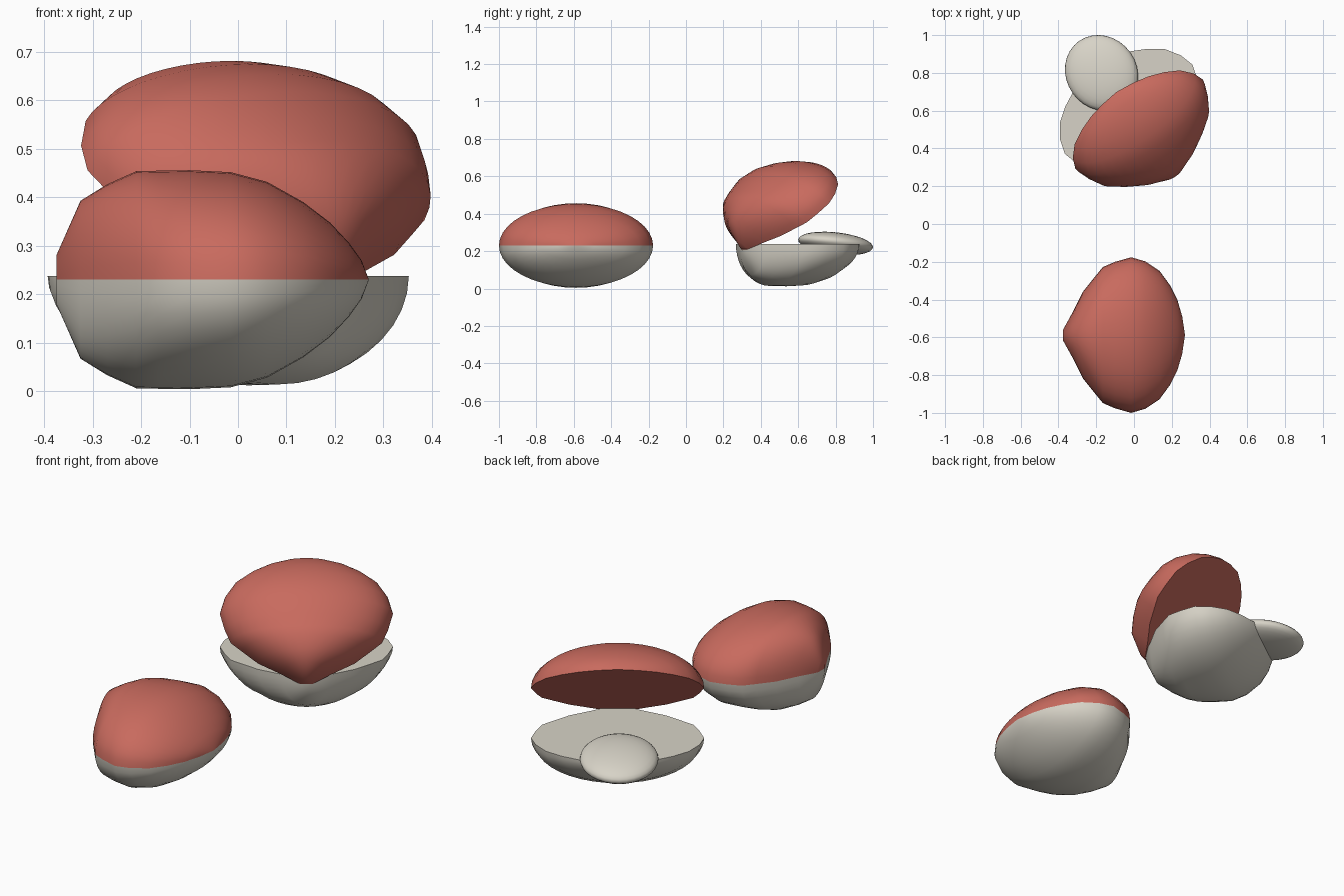
import bpy, bmesh
from math import radians, cos, sin, pi
from mathutils import Matrix, Vector

cube = bpy.data.objects.get("Cube")
if cube:
    bpy.data.objects.remove(cube, do_unlink=True)


def material(name, rgb):
    m = bpy.data.materials.new(name)
    m.use_nodes = True
    m.diffuse_color = (*rgb, 1)
    m.node_tree.nodes["Principled BSDF"].inputs["Base Color"].default_value = (*rgb, 1)
    return m


red = material("coral red", (0.58, 0.145, 0.112))
cream = material("warm cream", (0.68, 0.65, 0.57))

# Shell stations from hinge to mouth: (position, half width, height)
STATIONS = [
    (-.375, .03, .05), (-.325, .12, .163), (-.27, .23, .197), (-.21, .305, .224),
    (-.165, .36, .225), (-.1, .388, .226), (-.015, .412, .222), (.06, .39, .202),
    (.135, .34, .16), (.19, .265, .118), (.23, .185, .075), (.255, .1, .04), (.27, 0, 0),
]
HINGE = STATIONS[0][0]
ARC = 20


def finish(name, bm, mat, matrix, angle):
    bmesh.ops.recalc_face_normals(bm, faces=bm.faces)
    mesh = bpy.data.meshes.new(name)
    bm.to_mesh(mesh)
    bm.free()
    mesh.materials.append(mat)
    ob = bpy.data.objects.new(name, mesh)
    bpy.context.collection.objects.link(ob)
    ob.matrix_world = matrix
    bpy.ops.object.select_all(action='DESELECT')
    ob.select_set(True)
    bpy.context.view_layer.objects.active = ob
    bpy.ops.object.shade_smooth_by_angle(angle=radians(angle))
    return ob


def half_shell(name, mat, matrix, side):
    """Loft of half ellipses closed by a flat face; side is 1 for top, -1 for bottom."""
    bm = bmesh.new()
    rings = []
    for x, w, h in STATIONS:
        rings.append([bm.verts.new((x, w * cos(pi * i / ARC), side * h * sin(pi * i / ARC)))
                      for i in range(ARC + 1)])
    for a, b in zip(rings, rings[1:]):
        for i in range(ARC):
            bm.faces.new((a[i], a[i + 1], b[i + 1], b[i]))
        bm.faces.new((a[0], b[0], b[-1], a[-1]))
    bm.faces.new(rings[0])
    bmesh.ops.remove_doubles(bm, verts=bm.verts, dist=1e-5)
    return finish(name, bm, mat, matrix, 40)


# Closed clam at the front
closed = Matrix.Translation((0, -.588, .23))
half_shell("closed_clam_upper_shell", red, closed, 1)
half_shell("closed_clam_lower_shell", cream, closed, -1)

# Open clam at the back, turned so the mouth faces back and sideways
turn = Matrix.Rotation(radians(125), 4, 'Z')
opened = Matrix.Translation((-.037, .62, .238)) @ turn
half_shell("open_clam_lower_shell", cream, opened, -1)

# Lid swings up about the hinge
pivot = Vector((HINGE, 0, -.028))
lid = (opened @ Matrix.Translation(pivot) @ Matrix.Rotation(radians(-43), 4, 'Y')
       @ Matrix.Translation((-HINGE, 0, 0)))
half_shell("open_clam_upper_shell", red, lid, 1)

# Flattened tongue resting on the lower shell
bm = bmesh.new()
bmesh.ops.create_uvsphere(bm, u_segments=32, v_segments=16, radius=1)
bmesh.ops.scale(bm, verts=bm.verts, vec=(.208, .187, .058))
tongue = (Matrix.Translation((-.172, .8, .241)) @ turn @ Matrix.Rotation(radians(7), 4, 'Y'))
finish("tongue", bm, cream, tongue, 60)
